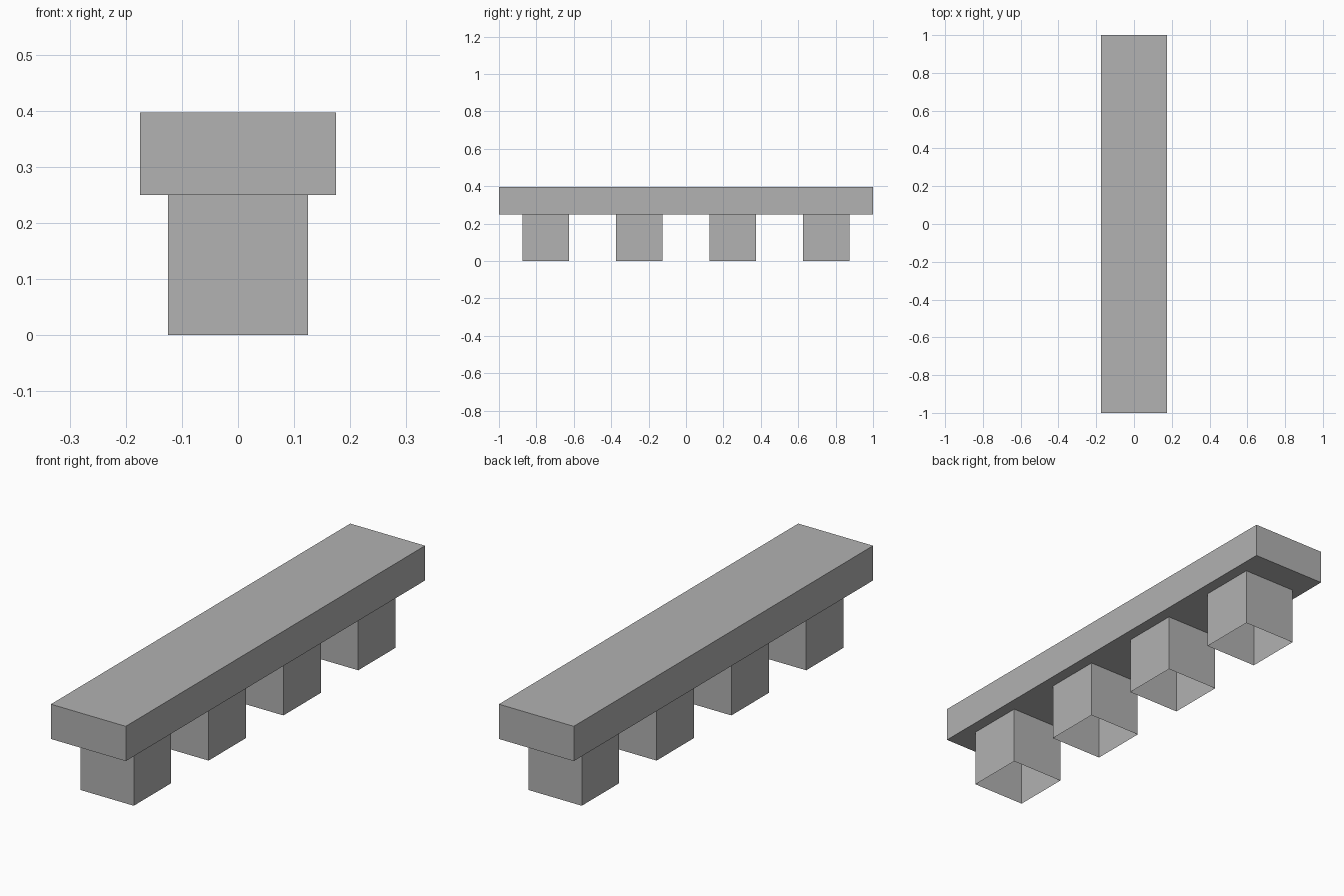
import bpy
import bmesh
from mathutils import Matrix, Vector

cube = bpy.data.objects.get("Cube")
if cube:
    bpy.data.objects.remove(cube, do_unlink=True)

# One plain stone grey
grey = bpy.data.materials.new("stone_grey")
grey.use_nodes = True
colour = (0.445, 0.445, 0.445, 1)
grey.diffuse_color = colour
grey.node_tree.nodes["Principled BSDF"].inputs["Base Color"].default_value = colour


def box(name, centre, size, open_ends=False):
    """Box by centre and size; open_ends leaves only the four side walls."""
    bm = bmesh.new()
    bmesh.ops.create_cube(bm, size=1, matrix=Matrix.Diagonal((*size, 1)))
    if open_ends:
        bm.normal_update()
        caps = [f for f in bm.faces if abs(f.normal.z) > 0.9]
        bmesh.ops.delete(bm, geom=caps, context="FACES_ONLY")
    mesh = bpy.data.meshes.new(name)
    bm.to_mesh(mesh)
    bm.free()
    mesh.materials.append(grey)
    obj = bpy.data.objects.new(name, mesh)
    obj.location = Vector(centre)
    bpy.context.collection.objects.link(obj)
    return obj


# Long top slab
leg_height = 0.25
slab_height = 0.147
box("slab", (0, 0, leg_height + slab_height / 2), (0.35, 2, slab_height))

# Four hollow square legs, open underneath, evenly spaced along the slab
for i in range(4):
    box(f"leg_{i + 1}", (0, -0.75 + i * 0.5, leg_height / 2),
        (0.25, 0.25, leg_height), open_ends=True)
